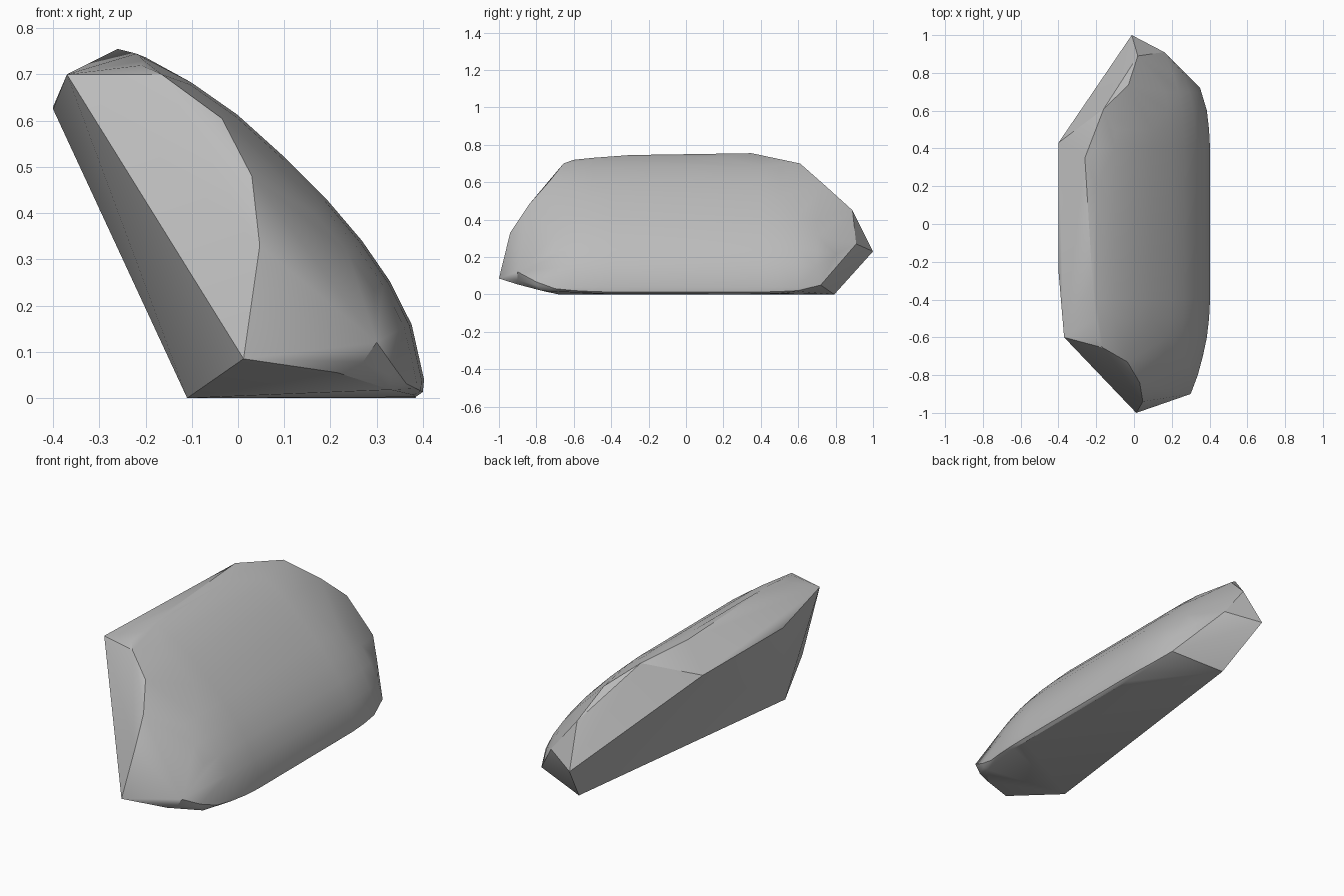
import bpy, bmesh
from mathutils import Vector
from mathutils.geometry import normal

old = bpy.data.objects.get("Cube")
if old:
    bpy.data.objects.remove(old, do_unlink=True)

# Plain grey stone
stone = bpy.data.materials.new("stone_grey")
stone.use_nodes = True
grey = (0.5, 0.5, 0.5, 1)
stone.diffuse_color = grey
stone.node_tree.nodes["Principled BSDF"].inputs["Base Color"].default_value = grey

# Corners of the broken facets
front_rim = [(-.37, -.6, .70), (-.165, -.655, .70), (-.035, -.73, .605),
             (.03, -.84, .48), (.047, -.94, .33), (.012, -1, .085)]
back_rim = [(-.4, .43, .63), (-.26, .35, .755), (-.16, .61, .70),
            (-.03, .735, .59), (.02, .89, .45), (-.012, 1, .23)]
base_rim = [(-.11, -.68, 0), (.215, -.905, .055), (.33, -.765, .018),
            (.35, .72, .05), (.16, .91, .27), (.077, .793, 0)]
ridge = [(-.4, -.245, .625), (-.22, -.3, .745)]
corners = [Vector(p) for p in front_rim + back_rim + base_rim + ridge]
inside = Vector((.1, 0, .3))


def plane(*points):
    """Point and outward normal of a facet."""
    a, b, c = [Vector(p) for p in points]
    n = normal(a, b, c)
    return a, n if n.dot(inside - a) < 0 else -n


facets = [
    plane(front_rim[0], front_rim[3], front_rim[5]),
    plane(back_rim[0], back_rim[3], back_rim[5]),
    plane(back_rim[5], base_rim[4], base_rim[3]),
    plane(front_rim[5], base_rim[1], base_rim[2]),
    plane(front_rim[5], base_rim[0], base_rim[2]),
]

# Rounded back: one cross-section repeated along y, shrinking towards the ends
profile = [Vector((x, 0, z)) for x, z in (
    (.385, 0), (.402, .012), (.405, .04), (.378, .16), (.33, .255), (.27, .342),
    (.195, .43), (.1, .525), (0, .615), (-.1, .685), (-.2, .737))]
dome = []
for step in range(-9, 10):
    y = step / 10
    for i, p in enumerate(profile):
        t = profile[min(i + 1, len(profile) - 1)] - profile[max(i - 1, 0)]
        out = Vector((t.z, 0, -t.x)).normalized()
        q = p - out * (.25 * abs(y) ** 5)
        q.z = max(q.z, .0)
        q.y = y
        if all((q - a).dot(n) < -.012 for a, n in facets):
            dome.append(q)

# Wrap the corners and the rounded back into one solid
bm = bmesh.new()
for p in corners + dome:
    bm.verts.new(p)
hull = bmesh.ops.convex_hull(bm, input=bm.verts)
spare = {v for v in hull["geom_interior"] + hull["geom_unused"]
         if isinstance(v, bmesh.types.BMVert) and not v.link_faces}
bmesh.ops.delete(bm, geom=list(spare), context="VERTS")
bmesh.ops.dissolve_limit(bm, angle_limit=.03, verts=bm.verts, edges=bm.edges)
bmesh.ops.recalc_face_normals(bm, faces=bm.faces)
mesh = bpy.data.meshes.new("rock")
bm.to_mesh(mesh)
bm.free()
mesh.materials.append(stone)
rock = bpy.data.objects.new("rock", mesh)
bpy.context.collection.objects.link(rock)

# Smooth the rounded back, keep the broken edges sharp
bpy.ops.object.select_all(action="DESELECT")
rock.select_set(True)
bpy.context.view_layer.objects.active = rock
bpy.ops.object.shade_smooth_by_angle(angle=.5)
